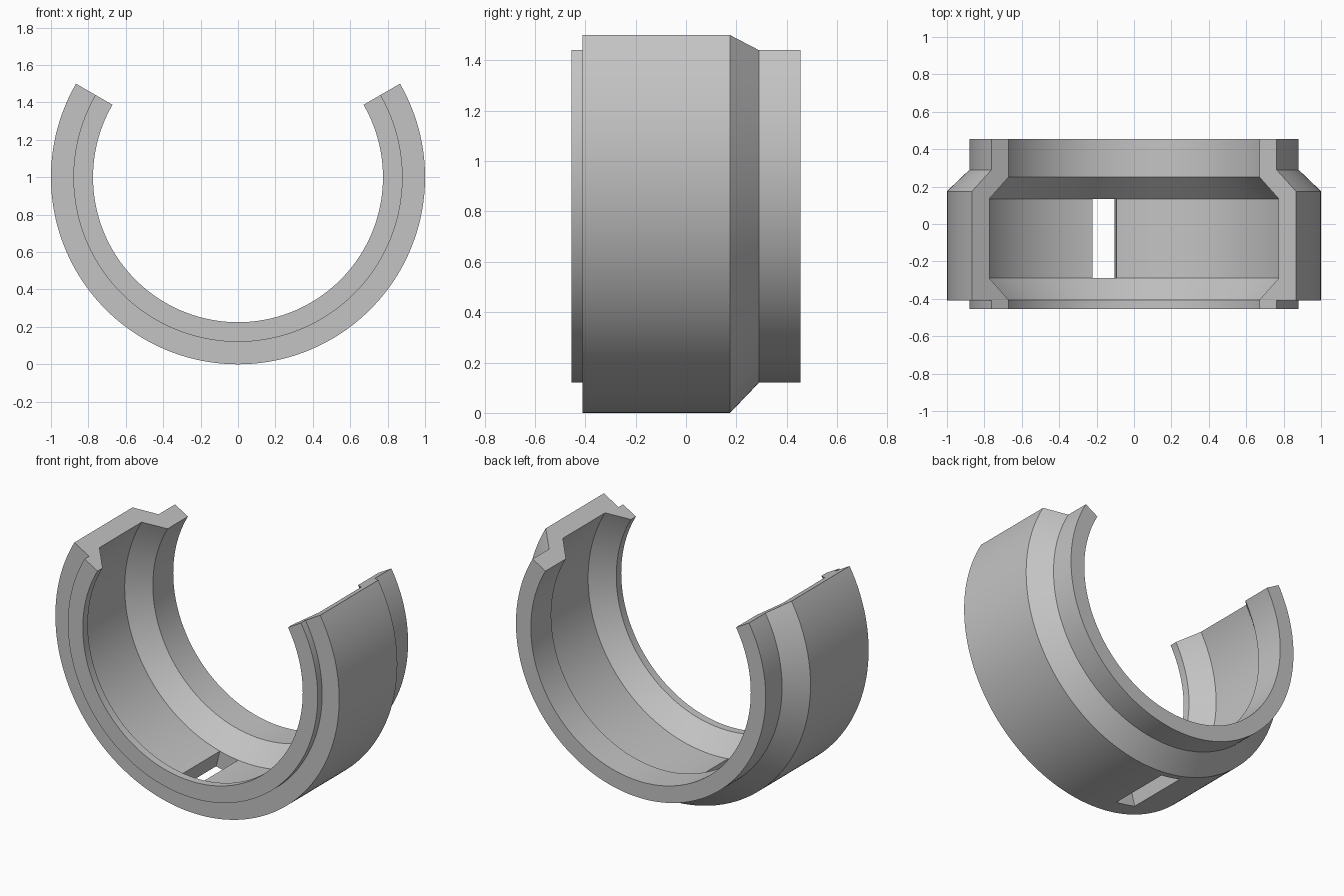
import bpy, bmesh, math

cube = bpy.data.objects.get("Cube")
if cube:
    bpy.data.objects.remove(cube, do_unlink=True)

# Plain grey plastic
grey = bpy.data.materials.new("grey")
grey.use_nodes = True
colour = (0.55, 0.55, 0.55, 1)
grey.diffuse_color = colour
grey.node_tree.nodes["Principled BSDF"].inputs["Base Color"].default_value = colour

# Cross-section of the clip wall as (radius, y)
LIP, INNER, GROOVE = 0.88, 0.775, 0.893
SLOT_FRONT, SLOT_BACK = -0.29, 0.135
profile = [
    (LIP, -0.455), (LIP, -0.41), (1, -0.41),
    (1, SLOT_FRONT), (1, SLOT_BACK),              # outer mouth of the slot
    (1, 0.175), (LIP, 0.29), (LIP, 0.455),
    (INNER, 0.455), (INNER, 0.25),
    (GROOVE, SLOT_BACK), (GROOVE, SLOT_FRONT),    # inner mouth of the slot
    (INNER, -0.405), (INNER, -0.455),
]
OUTER_EDGE, INNER_EDGE = 3, 10
STEP, HALF = 1.2, 100                             # degrees, steps to each end
slot = range(HALF - 12, HALF - 5)                 # steps left open by the slot

# Sweep the section around the open ring
bm = bmesh.new()
rings = []
for i in range(-HALF, HALF + 1):
    a = math.radians(i * STEP)
    rings.append([bm.verts.new((r * math.sin(a), y, 1 - r * math.cos(a)))
                  for r, y in profile])

n = len(profile)
for i, (a, b) in enumerate(zip(rings, rings[1:])):
    for j in range(n):
        if i in slot and j in (OUTER_EDGE, INNER_EDGE):
            continue
        k = (j + 1) % n
        bm.faces.new((a[j], b[j], b[k], a[k]))
    # Front and back walls of the slot
    if i in slot:
        for o, p in ((3, 11), (4, 10)):
            bm.faces.new((a[o], b[o], b[p], a[p]))

# Side walls of the slot
for i in (slot.start, slot.stop):
    bm.faces.new([rings[i][j] for j in (3, 4, 10, 11)])

# Flat ends of the open ring
bm.faces.new(rings[0])
bm.faces.new(rings[-1])
bmesh.ops.recalc_face_normals(bm, faces=bm.faces)

mesh = bpy.data.meshes.new("clip_ring")
bm.to_mesh(mesh)
bm.free()
mesh.materials.append(grey)
clip = bpy.data.objects.new("clip_ring", mesh)
bpy.context.collection.objects.link(clip)

bpy.ops.object.select_all(action='DESELECT')
clip.select_set(True)
bpy.context.view_layer.objects.active = clip
bpy.ops.object.shade_smooth_by_angle(angle=math.radians(25))
